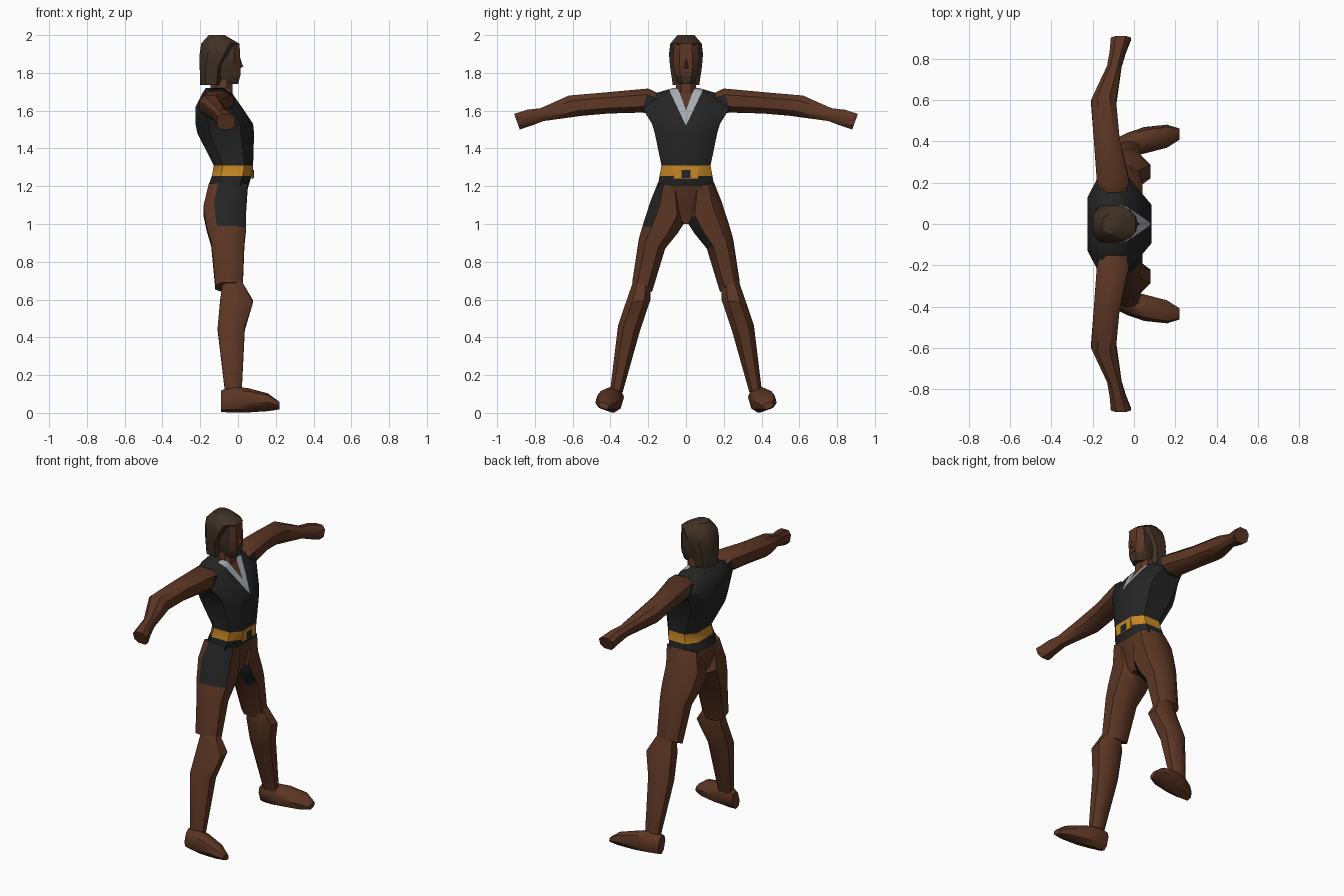
import bpy, bmesh, math
from mathutils import Vector

cube = bpy.data.objects.get("Cube")
if cube:
    bpy.data.objects.remove(cube)


def material(name, r, g, b):
    m = bpy.data.materials.new(name)
    m.use_nodes = True
    m.diffuse_color = (r, g, b, 1)
    m.node_tree.nodes["Principled BSDF"].inputs["Base Color"].default_value = (r, g, b, 1)
    return m


PALETTE = [material("brown skin", .107, .037, .018),
           material("black cloth", .018, .018, .018),
           material("gold belt", .58, .25, .018),
           material("dark hair", .05, .03, .019),
           material("silver trim", .38, .41, .45)]
SKIN, BLACK, GOLD, HAIR, SILVER = range(5)


def finish(name, bm, rule):
    """Colour the faces by rule(centre, normal) and make the object."""
    bmesh.ops.recalc_face_normals(bm, faces=bm.faces)
    bm.normal_update()
    for f in bm.faces:
        f.material_index = rule(f.calc_center_median(), f.normal)
    mesh = bpy.data.meshes.new(name)
    bm.to_mesh(mesh)
    bm.free()
    for m in PALETTE:
        mesh.materials.append(m)
    ob = bpy.data.objects.new(name, mesh)
    bpy.context.collection.objects.link(ob)
    bpy.ops.object.select_all(action='DESELECT')
    ob.select_set(True)
    bpy.context.view_layer.objects.active = ob
    bpy.ops.object.shade_smooth_by_angle(angle=math.radians(42))
    return ob


def loft(rings, k=.5):
    """Eight-sided skin through rings given as (centre, half axis, half axis)."""
    outline = [(1, -k), (1, k), (k, 1), (-k, 1), (-1, k), (-1, -k), (-k, -1), (k, -1)]
    bm = bmesh.new()
    loops = [[bm.verts.new(c + u * a + v * b) for a, b in outline] for c, u, v in rings]
    for lo, hi in zip(loops, loops[1:]):
        for i in range(8):
            j = (i + 1) % 8
            bm.faces.new((lo[i], lo[j], hi[j], hi[i]))
    bm.faces.new(loops[0])
    bm.faces.new(loops[-1])
    return bm


def span(y1, z1, y2, z2, back, front, side=1):
    """Ring between two points seen face on, with a depth range."""
    p, q = Vector((0, y1 * side, z1)), Vector((0, y2 * side, z2))
    mid = Vector(((back + front) / 2, 0, 0))
    return (p + q) / 2 + mid, (q - p) / 2, Vector(((front - back) / 2, 0, 0))


def level(w, z, back, front):
    return span(-w, z, w, z, back, front)


def plain(colour):
    return lambda c, n: colour


# Torso with open collar, belt and briefs
torso = loft([level(*r) for r in (
    (.07, 1.72, -.17, -.05), (.17, 1.69, -.19, -.03), (.235, 1.62, -.225, .02),
    (.18, 1.53, -.225, .08), (.165, 1.48, -.215, .085), (.13, 1.31, -.128, .08),
    (.14, 1.255, -.138, .072), (.15, 1.2, -.158, .055), (.135, 1.14, -.165, .04),
    (.09, 1.07, -.15, .03), (.025, 1.0, -.11, .01))], .55)
COLLAR = ((1.52, .47), (1.6, .36))
for tip, slope in COLLAR:
    for side in (1, -1):
        torso.normal_update()
        faces = [f for f in torso.faces if f.calc_center_median().x > -.06
                 and f.calc_center_median().z > 1.49 and abs(f.calc_center_median().y) < .12]
        edges = {e for f in faces for e in f.edges}
        verts = {v for f in faces for v in f.verts}
        bmesh.ops.bisect_plane(torso, geom=faces + list(edges) + list(verts),
                               plane_co=(0, 0, tip), plane_no=(0, side, -slope))


def torso_colour(c, n):
    if c.z < 1.2:
        return SKIN
    if 1.255 < c.z < 1.31:
        return GOLD
    if c.z > 1.52 and n.x > .2:
        inside = [abs(c.y) < (c.z - tip) * slope for tip, slope in COLLAR]
        if inside[1]:
            return SKIN
        if inside[0]:
            return SILVER
    return BLACK


finish("torso", torso, torso_colour)


def box(name, centre, size, colour):
    bm = bmesh.new()
    bmesh.ops.create_cube(bm, size=1)
    bmesh.ops.scale(bm, vec=size, verts=bm.verts)
    bmesh.ops.translate(bm, vec=centre, verts=bm.verts)
    finish(name, bm, plain(colour))


box("belt_front", (.076, 0, 1.27), (.009, .13, .064), GOLD)
box("belt_buckle", (.079, 0, 1.265), (.009, .046, .042), BLACK)

# Neck and head
finish("neck", loft([level(.06, 1.66, -.15, -.03), level(.047, 1.8, -.14, -.03)]), plain(SKIN))
head = loft([level(*r) for r in (
    (.04, 1.74, -.12, .0), (.06, 1.785, -.12, .012),
    (.07, 1.87, -.12, .012), (.062, 1.955, -.1, .008))])
finish("head", head, lambda c, n: HAIR if abs(n.y) > .8 or c.z < 1.765 else SKIN)
hair = loft([level(*r) for r in (
    (.07, 1.735, -.2, -.085), (.084, 1.83, -.203, -.075), (.09, 1.9, -.203, -.03),
    (.083, 1.955, -.195, .006), (.045, 2.0, -.155, -.07))])
finish("hair", hair, plain(HAIR))
box("mouth", (.01, 0, 1.8), (.009, .045, .012), HAIR)
nose = bmesh.new()
tip = [nose.verts.new(p) for p in ((.01, 0, 1.885), (.01, .016, 1.825),
                                  (.01, -.016, 1.825), (.028, 0, 1.832))]
for tri in ((0, 1, 3), (0, 2, 3), (1, 2, 3), (0, 1, 2)):
    nose.faces.new([tip[i] for i in tri])
finish("nose", nose, plain(SKIN))

# Limbs on both sides
for side, label in ((1, "left"), (-1, "right")):
    arm = loft([span(*r, side) for r in (
        (.12, 1.68, .14, 1.58, -.16, -.04), (.2, 1.717, .235, 1.59, -.18, -.025),
        (.42, 1.697, .41, 1.585, -.195, -.07), (.62, 1.68, .55, 1.573, -.207, -.087),
        (.77, 1.613, .755, 1.545, -.13, -.06), (.84, 1.605, .82, 1.52, -.118, -.04),
        (.91, 1.583, .88, 1.5, -.112, -.015))])
    finish(label + "_arm", arm,
           lambda c, n: BLACK if abs(c.y) < .2 and n.z < .3 else SKIN)

    def thigh_colour(c, n):
        # Cloth panels: outside of one leg, inside of the other
        if side < 0 and n.y < -.4 and n.x > -.3 and c.z > .99:
            return BLACK
        if side > 0 and n.y < -.3 and n.x > .3 and .9 < c.z < 1.07:
            return BLACK
        return SKIN

    thigh = loft([span(*r, side) for r in (
        (.03, 1.19, .148, 1.22, -.155, .052), (.0, 1.02, .188, 1.12, -.183, .042),
        (.045, .95, .23, .99, -.165, .042), (.11, .87, .25, .92, -.142, .034),
        (.18, .64, .285, .69, -.12, .025))])
    finish(label + "_thigh", thigh, thigh_colour)

    shin = loft([span(*r, side) for r in (
        (.19, .69, .275, .71, -.08, .015), (.188, .6, .32, .58, -.095, .08),
        (.245, .43, .36, .46, -.108, .036), (.335, .11, .4, .13, -.07, .02))])
    finish(label + "_shin", shin, plain(SKIN))

    # Foot, rolled outwards
    foot = loft([(Vector((x, side * y, z)), Vector((0, side * w, .35 * w)),
                  Vector((0, -side * .3 * h, h))) for x, y, z, w, h in (
        (-.09, .375, .062, .03, .052), (-.03, .385, .07, .048, .06),
        (.05, .405, .067, .056, .055), (.16, .425, .056, .05, .038),
        (.22, .435, .038, .025, .015))])
    finish(label + "_foot", foot, plain(SKIN))
